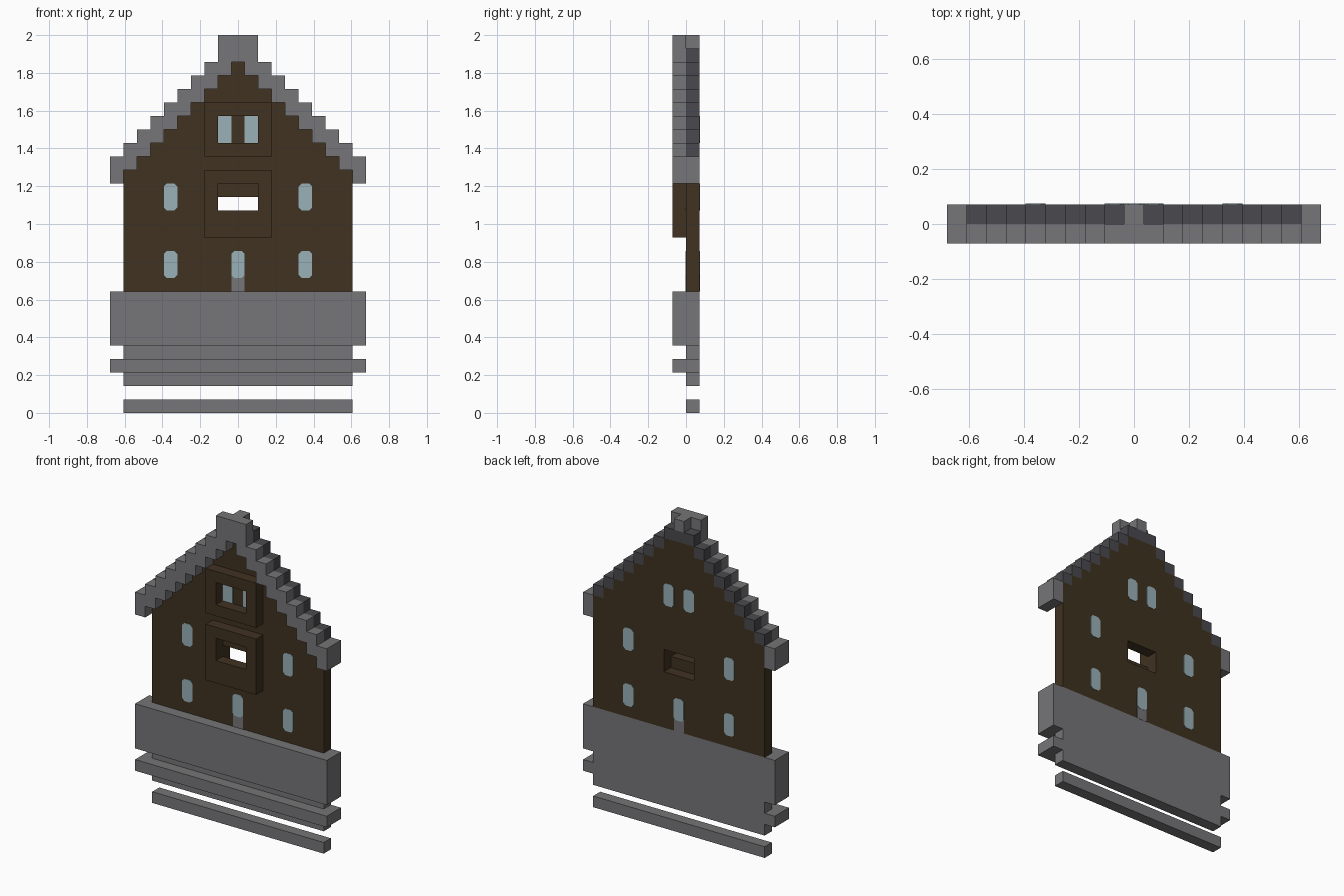
import bpy
import bmesh

if "Cube" in bpy.data.objects:
    bpy.data.objects.remove(bpy.data.objects["Cube"], do_unlink=True)

U = 1 / 14       # one block
HALF = 8.5       # half width of the wall, in blocks
EAVE = 9.5       # half width of the eaves and base


def material(name, rgb):
    m = bpy.data.materials.new(name)
    m.use_nodes = True
    m.diffuse_color = (*rgb, 1)
    m.node_tree.nodes["Principled BSDF"].inputs["Base Color"].default_value = (*rgb, 1)
    return m


STONE = material("grey_stone", (0.18, 0.176, 0.184))
SLATE = material("dark_slate", (0.068, 0.066, 0.075))
TIMBER = material("dark_timber", (0.051, 0.032, 0.015))
GLASS = material("pale_glass", (0.32, 0.44, 0.48))


def prism(name, outline, y0, y1, mat):
    """Extrude an x-z outline (in blocks) from y0 to y1."""
    bm = bmesh.new()
    face = bm.faces.new([bm.verts.new((x * U, y0 * U, z * U)) for x, z in outline])
    out = bmesh.ops.extrude_face_region(bm, geom=[face])
    moved = [v for v in out["geom"] if isinstance(v, bmesh.types.BMVert)]
    bmesh.ops.translate(bm, verts=moved, vec=(0, (y1 - y0) * U, 0))
    bmesh.ops.recalc_face_normals(bm, faces=bm.faces)
    mesh = bpy.data.meshes.new(name)
    bm.to_mesh(mesh)
    bm.free()
    mesh.materials.append(mat)
    ob = bpy.data.objects.new(name, mesh)
    bpy.context.collection.objects.link(ob)
    return ob


def block(name, x0, x1, z0, z1, y0, y1, mat):
    return prism(name, [(x0, z0), (x1, z0), (x1, z1), (x0, z1)], y0, y1, mat)


def stairs(height, cols):
    """Stepped line over block columns -cols..cols, without repeated points."""
    pts = []
    for c in range(-cols, cols + 1):
        for x in (c - 0.5, c + 0.5):
            p = (x, height(abs(c)))
            if len(pts) > 1 and pts[-1][1] == pts[-2][1] == p[1]:
                pts.pop()
            if p not in pts:
                pts.append(p)
    return pts


def cut(target, name, x0, x1, z0, z1):
    cutter = block(name, x0, x1, z0, z1, -2, 2, TIMBER)
    cutter.hide_render = True
    cutter.hide_set(True)
    mod = target.modifiers.new(name, "BOOLEAN")
    mod.operation = "DIFFERENCE"
    mod.solver = "EXACT"
    mod.object = cutter


# Stone base courses
block("bottom_plank", -HALF, HALF, 0, 1, 0, 1, STONE)
block("lower_course", -HALF, HALF, 2, 3, 0, 1, STONE)
block("lower_ledge", -EAVE, EAVE, 3, 4, -1, 1, STONE)
block("middle_course", -HALF, HALF, 4, 5, 0, 1, STONE)
block("base_wall", -EAVE, EAVE, 5, 9, -1, 1, STONE)

# Timber gable wall with its opening
gable = stairs(lambda c: 27 - max(c, 1), 8)
wall = prism("gable_wall", [(-HALF, 9)] + gable + [(HALF, 9)], 0, 1, TIMBER)
cut(wall, "wall_opening_cutter", -1.5, 1.5, 14, 16)

# Raised window surrounds
for name, z0, z1, h0 in (("lower_surround", 13, 18, 15), ("upper_surround", 19, 23, 20)):
    surround = block(name, -2.5, 2.5, z0, z1, -1, 0, TIMBER)
    cut(surround, name + "_cutter", -1.5, 1.5, h0, h0 + 2)

# Front stepped roof trim
trim_top = stairs(lambda c: 28 if c < 2 else 28 - c, 9)
trim_bottom = stairs(lambda c: 26 - c, 9)
prism("front_roof_trim", trim_top + trim_bottom[::-1], -1, 0, STONE)

# Back roof: slate steps, stone eaves and ridge stone
for s, side in ((-1, "right"), (1, "left")):
    for c in range(1, 9):
        x = s * c
        block(f"{side}_slate_step_{c}", x - .5, x + .5, 27 - c, 28 - c, 0, 1, SLATE)
    block(f"{side}_eave_end", s * 9 - .5, s * 9 + .5, 17, 19, 0, 1, STONE)
block("ridge_slate", -.5, .5, 26, 27, 0, 1, SLATE)
block("ridge_stone", -.5, .5, 27, 28, 0, 1, STONE)


# Thin glass and door plates on both faces of the wall
def pane(name, x, z, y, bevel):
    w, h, b = 0.5, 2, bevel
    corners = [(b - w, 0), (w - b, 0), (w, b), (w, h - b),
               (w - b, h), (b - w, h), (-w, h - b), (-w, b)]
    if not b:
        corners = [(-w, 0), (w, 0), (w, h), (-w, h)]
    prism(name, [(x + px, z + pz) for px, pz in corners], y - .04, y + .04, GLASS)


for y, face in ((0, "front"), (1, "back")):
    for s, side in ((-1, "right"), (1, "left")):
        for z, level in ((10, "lower"), (15, "upper")):
            pane(f"{face}_{side}_{level}_window", s * 5, z, y, 0.22)
        pane(f"{face}_{side}_attic_window", s, 20, y, 0.22 * y)
    pane(f"{face}_door_glass", 0, 10, y, 0.22)
    block(f"{face}_door_panel", -.5, .5, 9, 10.2, y - .02, y + .02, STONE)
